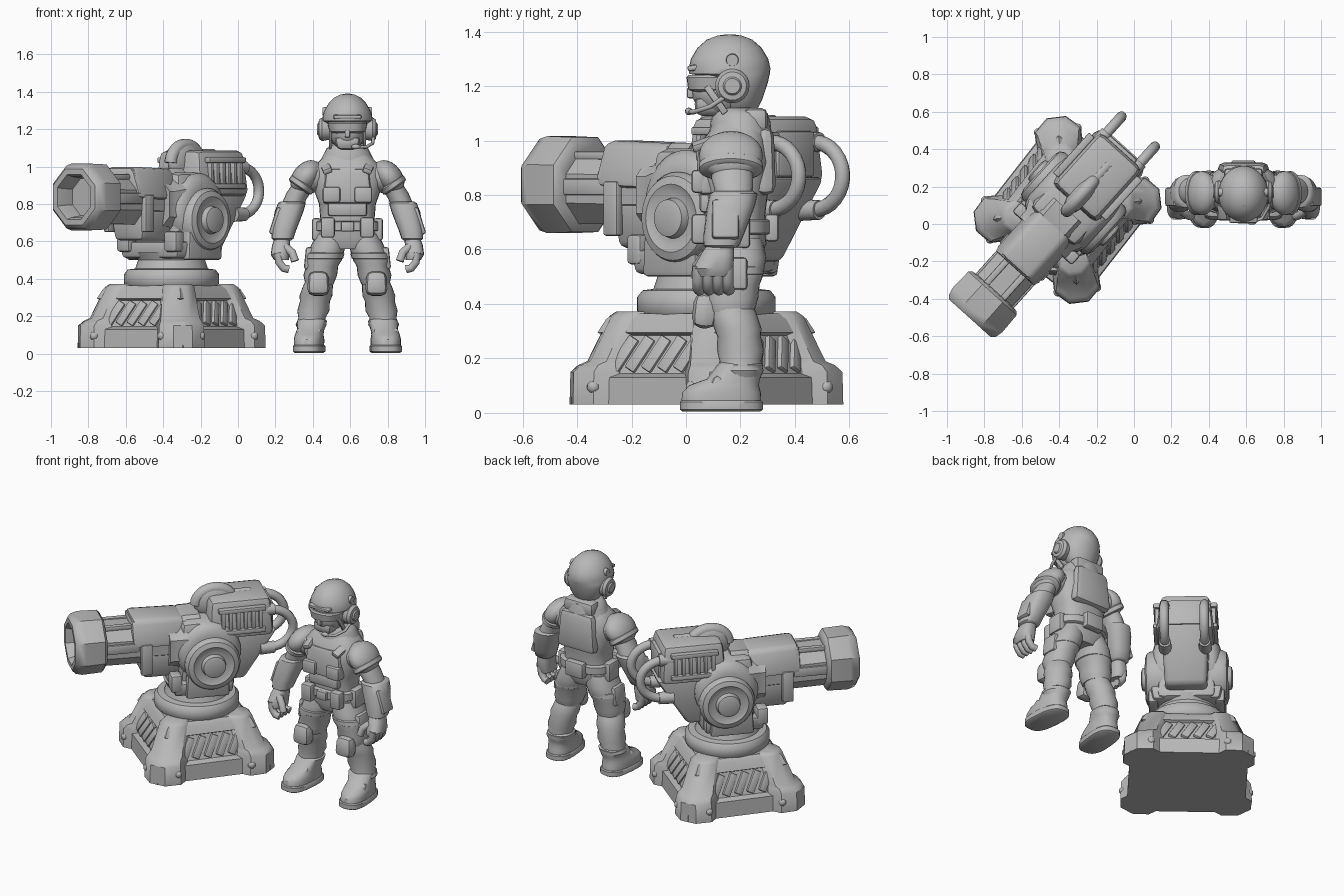
import bpy, bmesh, math
from mathutils import Matrix, Vector

T, R = Matrix.Translation, Matrix.Rotation
rad = math.radians
mat = bpy.data.materials.new("clay_grey")
mat.diffuse_color = (0.48, 0.48, 0.48, 1)
FRAME = Matrix()


def add(name, bm, m):
    bmesh.ops.recalc_face_normals(bm, faces=bm.faces)
    me = bpy.data.meshes.new(name)
    bm.to_mesh(me)
    bm.free()
    me.transform(FRAME @ m)
    me.materials.append(mat)
    ob = bpy.data.objects.new(name, me)
    bpy.context.collection.objects.link(ob)


def euler(rot):
    return R(rad(rot[2]), 4, 'Z') @ R(rad(rot[1]), 4, 'Y') @ R(rad(rot[0]), 4, 'X')


def box(name, loc, size, bev=0.015, rot=(0, 0, 0), top=(1, 1), shift=0.0, pre=Matrix()):
    """Bevelled box; top scales the upper face, shift slides it along y."""
    bm = bmesh.new()
    bmesh.ops.create_cube(bm, size=1)
    for v in bm.verts:
        k = top if v.co.z > 0 else (1, 1)
        dy = shift if v.co.z > 0 else 0
        v.co = Vector((v.co.x * size[0] * k[0], v.co.y * size[1] * k[1] + dy, v.co.z * size[2]))
    if bev:
        bmesh.ops.bevel(bm, geom=bm.edges[:], offset=bev, segments=2, profile=0.5, affect='EDGES')
    add(name, bm, pre @ T(loc) @ euler(rot))


def ball(name, loc, size, rot=(0, 0, 0), seg=24):
    bm = bmesh.new()
    bmesh.ops.create_uvsphere(bm, u_segments=seg, v_segments=seg // 2, radius=1)
    add(name, bm, T(loc) @ euler(rot) @ Matrix.Diagonal((*size, 1)))


def loft(name, rings, seg=24, m=Matrix(), power=2.0):
    """Skin of stacked rings (t, cx, cy, rx, ry); few sides give flats at the radius."""
    bm = bmesh.new()
    ph, grow = (math.pi / seg, 1 / math.cos(math.pi / seg)) if seg <= 8 else (0, 1)
    rows = []
    for t, cx, cy, rx, ry in rings:
        row = []
        for i in range(seg):
            a = 2 * math.pi * i / seg + ph
            c, s = (math.copysign(abs(u) ** (2 / power), u) for u in (math.cos(a), math.sin(a)))
            row.append(bm.verts.new((cx + rx * grow * c, cy + ry * grow * s, t)))
        rows.append(row)
    for a, b in zip(rows, rows[1:]):
        for i in range(seg):
            j = (i + 1) % seg
            bm.faces.new((a[i], a[j], b[j], b[i]))
    bm.faces.new(rows[0])
    bm.faces.new(rows[-1])
    add(name, bm, m)


def pipe(name, pts, r):
    cu = bpy.data.curves.new(name, 'CURVE')
    cu.dimensions, cu.bevel_depth, cu.bevel_resolution, cu.use_fill_caps = '3D', r, 3, True
    sp = cu.splines.new('POLY')
    sp.points.add(len(pts) - 1)
    for p, c in zip(sp.points, pts):
        p.co = (*c, 1)
    ob = bpy.data.objects.new(name, cu)
    bm = bmesh.new()
    bm.from_mesh(bpy.data.meshes.new_from_object(ob))
    bpy.data.objects.remove(ob)
    add(name, bm, Matrix())


FWD = R(rad(90), 4, 'X')   # ring axis runs toward the front
SIDE = R(rad(90), 4, 'Y')  # ring axis runs sideways

# ---- turret base ----
FRAME = T((-0.355, 0.075, 0)) @ R(rad(-38), 4, 'Z')
loft("base_body", [(z, 0, 0, r, r) for z, r in
     ((.03, .355), (.13, .35), (.145, .32), (.285, .268), (.295, .285), (.345, .262), (.365, .24))], 4)
for k in range(4):
    turn = R(rad(90 * k), 4, 'Z')
    post = R(rad(90 * k + 45), 4, 'Z')
    loft("corner_post", [(.03, .385, 0, .115, .125), (.15, .385, 0, .112, .12), (.175, .375, 0, .095, .11),
         (.19, .345, 0, .09, .105), (.355, .275, 0, .08, .085), (.372, .265, 0, .065, .07)], 8, post)
    for s in (-1, 1):
        ball("post_bolt", post @ Vector((.43, s * .105, .095)), (.025, .025, .025), seg=10)
    for i in range(5):
        box("hazard_bar", ((i - 2) * .075, -.297, .215), (.048, .024, .14), .006, (-19, 28, 0), pre=turn)

# ---- turntable ----
loft("turntable", [(z, 0, 0, r, r) for z, r in
     ((.35, .235), (.375, .255), (.425, .255), (.45, .235), (.455, .195), (.5, .18), (.54, .2))], 32)

# ---- gun ----
FRAME = T((-0.355, 0.075, 0)) @ R(rad(-42), 4, 'Z')
loft("muzzle", [(t, 0, .838, r, r) for t, r in
     ((.58, .12), (.585, .16), (.6, .174), (.72, .178), (.762, .168), (.78, .15), (.78, .12), (.75, .11), (.68, .1))],
     8, FWD)
loft("barrel", [(.1, 0, .815, .128, .128), (.62, 0, .825, .125, .13)], 8, FWD)
for s in (-1, 1):
    box("barrel_rail", (s * .06, -.5, .945), (.035, .24, .03), .008)
    box("barrel_side_rail", (s * .125, -.5, .83), (.025, .24, .06), .008)
    box("shroud_clamp", (s * .135, -.34, .75), (.04, .07, .2), .01)
box("barrel_shroud", (0, -.26, .91), (.31, .32, .17), .03, (-2, 0, 0), (.66, 1))
box("shroud_lip", (0, -.4, .92), (.29, .04, .13), .012, (0, 0, 0), (.66, 1))
box("lower_housing", (0, -.2, .69), (.2, .3, .17), .025, (0, 0, 0), (1.3, 1.05))
loft("barrel_collar", [(t, 0, .8, r, r) for t, r in ((.0, .19), (.1, .19), (.15, .165), (.2, .165))], 8, FWD)
box("main_body", (0, .03, .74), (.36, .34, .46), .04, (0, 0, 0), (.9, .9))
loft("body_drum", [(t, -.77, .04, r, r) for t, r in
     ((-.205, .13), (-.19, .17), (-.16, .195), (.16, .195), (.19, .17), (.205, .13))], 32, SIDE)
box("cradle_floor", (0, 0, .555), (.4, .36, .09), .02, (0, 0, 0), (1.08, 1.02))
box("rear_hull", (0, .19, .71), (.25, .16, .31), .025, (0, 0, 0), (1.15, 2.2), .1)
box("rear_pod", (0, .24, .965), (.35, .4, .245), .035, (0, 0, 0), (.84, .92), .0)
box("rear_hatch", (0, .425, .95), (.2, .05, .17), .015)
# arched rib over the pod
ball("top_rib", (0, .11, 1.03), (.055, .13, .11))
pipe("rib_arch", [(0, .11 - .115 * math.cos(rad(12 * i)), 1.02 + .095 * math.sin(rad(12 * i))) for i in range(16)], .035)
pipe("rib_tail", [(0, .18, 1.065), (0, .33, 1.065)], .03)
for s in (-1, 1):
    # yoke arm with wheel-shaped pivot
    box("yoke_arm", (s * .2, .02, .62), (.06, .27, .24), .018, (0, 0, 0), (1, .9))
    box("yoke_lug", (s * .17, -.17, .6), (.09, .07, .11), .015)
    loft("pivot_wheel", [(s * t, -.715, .05, r, r) for t, r in
         ((.14, .165), (.215, .17), (.24, .155), (.25, .125), (.238, .1), (.238, .075), (.268, .068), (.275, .045))],
         32, SIDE)
    # pod vent
    for dz in (-.07, .07):
        box("vent_rail", (s * .172, .24, .965 + dz), (.04, .29, .03), .007)
    for i in range(6):
        box("vent_slat", (s * .168, .125 + i * .046, .965), (.03, .022, .13), .004)
    # hose loop
    arc = [rad(-90 + 12 * i) for i in range(16)]
    pipe("hose", [(s * .12, .36, .745)] + [(s * .12, .42 + .145 * math.cos(a), .87 + .125 * math.sin(a)) for a in arc]
         + [(s * .12, .36, .995)], .028)
    for z in (.745, .995):
        loft("hose_socket", [(-.45, s * .12, z, .036, .036), (-.36, s * .12, z, .04, .04)], 16, FWD)

# ---- soldier: torso ----
FRAME = T((0.585, 0, 0))
loft("torso", [(.56, 0, .18, .1, .09), (.62, 0, .18, .16, .115), (.72, 0, .18, .145, .11), (.8, 0, .18, .152, .12),
     (.92, 0, .18, .195, .135), (1.0, 0, .18, .18, .12), (1.04, 0, .19, .14, .1), (1.08, 0, .19, .1, .08)], 28, power=2.6)
loft("collar", [(1.02, 0, .2, .15, .115), (1.07, 0, .2, .125, .11), (1.1, 0, .2, .11, .1), (1.12, 0, .18, .07, .07)], 24)
box("collar_back", (0, .255, 1.075), (.21, .09, .09), .025)
box("chest_plate", (0, .075, .895), (.27, .07, .19), .025, (-4, 0, 0), (.85, 1))
box("belly_plate", (0, .08, .775), (.21, .06, .08), .015)
box("back_plate", (0, .29, .925), (.28, .08, .25), .035, (0, 0, 0), (.85, .8))
loft("belt", [(.655, 0, .18, .165, .125), (.66, 0, .18, .173, .132), (.705, 0, .18, .173, .132), (.71, 0, .18, .165, .125)],
     28, power=2.6)
box("belt_buckle", (0, .045, .68), (.07, .03, .055), .008)
box("back_pouch", (0, .315, .68), (.13, .05, .1), .012)

# ---- head ----
ball("face", (0, .135, 1.185), (.095, .115, .1))
box("jaw", (0, .085, 1.125), (.11, .1, .07), .025, (0, 0, 0), (1.3, 1.1))
box("nose", (0, .018, 1.175), (.028, .03, .04), .008)
loft("helmet", [(1.12, 0, .2, .08, .065), (1.15, 0, .2, .105, .08), (1.21, 0, .2, .122, .1), (1.238, 0, .18, .13, .126),
     (1.245, 0, .16, .133, .148), (1.265, 0, .16, .133, .15), (1.3, 0, .16, .123, .142), (1.34, 0, .16, .1, .118),
     (1.37, 0, .16, .07, .084), (1.385, 0, .16, .04, .045), (1.39, 0, .16, .012, .012)], 32)
box("helmet_crest", (0, .16, 1.335), (.09, .25, .1), .03, (0, 0, 0), (.8, .55))
box("helmet_brim", (0, .035, 1.268), (.15, .06, .022), .009, (8, 0, 0))
loft("goggles", [(1.178, 0, .12, .08, .09), (1.187, 0, .12, .097, .112), (1.232, 0, .12, .106, .118), (1.24, 0, .12, .1, .11)],
     28, power=2.6)
for s in (-1, 1):
    loft("ear_cup", [(s * t, -1.2, .17, r, r) for t, r in
         ((.09, .055), (.135, .063), (.152, .052), (.155, .034), (.163, .028))], 24, SIDE)
    loft("helmet_knob", [(s * .1, -1.295, .17, .026, .026), (s * .132, -1.295, .17, .022, .022)], 14, SIDE)
    box("chin_strap", (s * .092, .11, 1.15), (.015, .025, .12), .004, (35, 0, 0))
pipe("microphone_boom", [(.14, .15, 1.165), (.135, .09, 1.125), (.1, .03, 1.105), (.04, .01, 1.105)], .009)
ball("microphone", (.045, .01, 1.107), (.025, .014, .014), seg=12)

# ---- limbs and kit, both sides ----
for s in (-1, 1):
    box("chest_pouch", (s * .085, .045, .85), (.095, .05, .085), .014)
    box("harness_strap", (s * .115, .1, 1.0), (.05, .16, .03), .009, (20, s * 20, 0))
    box("belt_pouch", (s * .105, .05, .675), (.075, .06, .11), .014)
    box("side_pouch", (s * .165, .18, .665), (.05, .11, .12), .014)
    # arm
    ball("shoulder", (s * .185, .17, .945), (.085, .095, .085))
    ball("shoulder_pad", (s * .222, .165, .945), (.07, .118, .1), (0, -s * 38, 0))
    loft("shoulder_trim", [(-.02, 0, 0, .062, .105), (-.012, 0, 0, .073, .118), (.012, 0, 0, .073, .118),
         (.02, 0, 0, .062, .105)], 24, T((s * .246, .165, .902)) @ R(-rad(s * 35), 4, 'Y'))
    loft("upper_arm", [(.74, s * .305, .17, .055, .06), (.79, s * .292, .175, .066, .075), (.82, s * .283, .175, .06, .07),
         (.86, s * .262, .17, .064, .077), (.95, s * .21, .17, .055, .07)], 20)
    loft("gauntlet", [(.605, s * .347, .13, .045, .05), (.615, s * .347, .13, .058, .066), (.66, s * .34, .14, .066, .075),
         (.76, s * .312, .165, .077, .088), (.805, s * .297, .175, .074, .088), (.815, s * .295, .175, .058, .07)],
         20, power=2.5)
    box("gauntlet_plate", (s * .382, .145, .71), (.035, .1, .15), .012, (0, -s * 18, 0))
    loft("palm", [(.5, s * .352, .1, .04, .065), (.53, s * .36, .1, .05, .075), (.58, s * .355, .115, .048, .062),
         (.63, s * .345, .13, .04, .045)], 18, power=2.6)
    for i in range(4):
        y = .045 + i * .036
        pipe("finger", [(s * .372, y, .54), (s * .366, y, .49), (s * .342, y, .458), (s * .315, y + .005, .452)], .022)
    pipe("thumb", [(s * .33, .07, .57), (s * .295, .045, .54), (s * .28, .04, .495)], .022)
    # leg
    loft("thigh", [(.37, s * .15, .165, .075, .085), (.42, s * .145, .165, .09, .1), (.47, s * .135, .17, .086, .1),
         (.5, s * .128, .17, .098, .112), (.57, s * .105, .18, .094, .115), (.64, s * .085, .18, .08, .1)], 24, power=2.2)
    box("thigh_pouch", (s * .205, .17, .51), (.045, .11, .12), .014, (0, -s * 6, 0))
    loft("thigh_strap", [(.505, s * .125, .17, .093, .108), (.51, s * .125, .17, .102, .115), (.535, s * .118, .17, .102, .115),
         (.54, s * .118, .17, .093, .108)], 24, power=2.2)
    box("knee_pad", (s * .155, .07, .375), (.12, .09, .13), .035, (-6, 0, 0), (.9, 1))
    loft("shin", [(.12, s * .195, .2, .065, .07), (.155, s * .194, .2, .083, .085), (.19, s * .19, .2, .072, .077),
         (.23, s * .182, .2, .086, .086), (.28, s * .174, .195, .08, .08), (.31, s * .168, .19, .088, .087),
         (.36, s * .158, .175, .08, .086), (.4, s * .15, .165, .07, .08)], 24)
    # boot, toes slightly outward
    m = T((s * .205, .13, 0)) @ R(rad(s * 5), 4, 'Z')
    loft("boot_sole", [(.005, 0, 0, .074, .143), (.012, 0, 0, .084, .153), (.04, 0, 0, .084, .153),
         (.046, 0, 0, .079, .147)], 28, m, 2.8)
    loft("boot_upper", [(.04, 0, 0, .079, .147), (.075, 0, 0, .08, .145), (.102, 0, .01, .075, .128),
         (.125, -s * .004, .045, .072, .098), (.175, -s * .01, .07, .08, .085), (.185, -s * .01, .07, .066, .075)],
         28, m, 2.4)
    box("boot_strap", (0, -.015, .1), (.152, .06, .06), .014, (-30, 0, 0), (.85, 1), pre=m)

# ---- smooth shading with crisp edges ----
for ob in bpy.context.scene.objects:
    ob.select_set(True)
    bpy.context.view_layer.objects.active = ob
bpy.ops.object.shade_smooth_by_angle(angle=rad(40))
